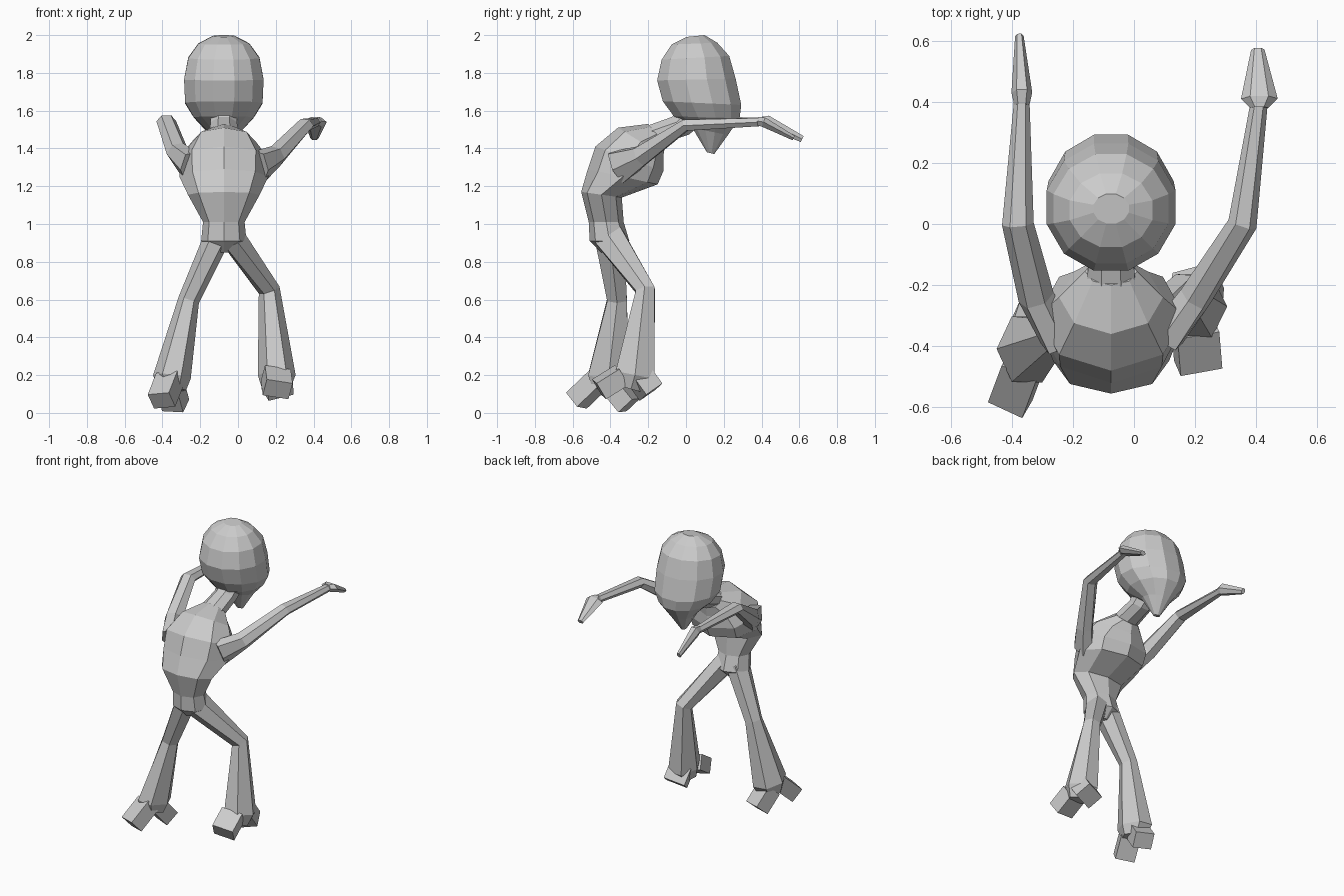
import bpy, bmesh
from math import sin, cos, pi, sqrt
from mathutils import Vector as V

CX = -0.075  # figure's centre line


def ring(c, u, v, n, turn=0.0):
    return [c + u * cos(2 * pi * i / n + turn) + v * sin(2 * pi * i / n + turn) for i in range(n)]


def loft(name, rings):
    """Skin consecutive rings into a closed flat-shaded mesh."""
    bm = bmesh.new()
    rs = [[bm.verts.new(p) for p in r] for r in rings]
    n = len(rs[0])
    for a, b in zip(rs, rs[1:]):
        for i in range(n):
            j = (i + 1) % n
            bm.faces.new((a[i], a[j], b[j], b[i]))
    bm.faces.new(rs[0][::-1])
    bm.faces.new(rs[-1])
    bmesh.ops.recalc_face_normals(bm, faces=bm.faces)
    me = bpy.data.meshes.new(name)
    bm.to_mesh(me)
    bm.free()
    ob = bpy.data.objects.new(name, me)
    bpy.context.collection.objects.link(ob)
    return ob


def profile(name, rows, n, turn):
    """rows: back y, back z, front y, front z, half width."""
    rings = []
    for by, bz, fy, fz, w in rows:
        b, f = V((CX, by, bz)), V((CX, fy, fz))
        rings.append(ring((b + f) / 2, V((w, 0, 0)), (f - b) / 2, n, turn))
    return loft(name, rings)


def limb(name, stations, n=6, turn=0.0, side=(1, 0, 0)):
    """stations: centre point, half width, half depth; rings lie square to the path."""
    pts = [V(s[0]) for s in stations]
    rings = []
    for i, (p, rx, ry) in enumerate(stations):
        t = V((0, 0, 0))
        if i > 0:
            t += (pts[i] - pts[i - 1]).normalized()
        if i < len(pts) - 1:
            t += (pts[i + 1] - pts[i]).normalized()
        t.normalize()
        s = V(side)
        u = (s - t * t.dot(s)).normalized()
        rings.append(ring(pts[i], u * rx, t.cross(u) * ry, n, turn))
    return loft(name, rings)


def prong(name, a, b, w, d, side):
    k = sqrt(2)
    limb(name, [(a, w * k, d * k), (b, w * k, d * k)], 4, pi / 4, side)


# Curved torso from crotch to shoulders, then neck
profile("torso", [
    (-0.45, 0.85, -0.36, 0.85, 0.03),
    (-0.51, 0.91, -0.30, 0.91, 0.12),
    (-0.515, 1.01, -0.33, 1.01, 0.11),
    (-0.555, 1.17, -0.34, 1.14, 0.19),
    (-0.52, 1.29, -0.15, 1.21, 0.235),
    (-0.48, 1.41, -0.12, 1.28, 0.24),
    (-0.36, 1.51, -0.12, 1.36, 0.17),
    (-0.20, 1.53, -0.11, 1.42, 0.085)], 8, pi / 2)
profile("neck", [
    (-0.22, 1.52, -0.13, 1.42, 0.085),
    (-0.08, 1.57, 0.02, 1.47, 0.075),
    (0.0, 1.66, 0.12, 1.55, 0.08)], 8, pi / 8)

# Head with a tapering face and pointed chin
profile("head", [
    (0.0, 1.99, 0.10, 2.0, 0.06),
    (-0.08, 1.95, 0.17, 1.96, 0.14),
    (-0.135, 1.87, 0.235, 1.89, 0.195),
    (-0.16, 1.76, 0.27, 1.77, 0.218),
    (-0.13, 1.65, 0.30, 1.63, 0.212),
    (-0.07, 1.57, 0.29, 1.56, 0.165),
    (0.03, 1.51, 0.225, 1.47, 0.09),
    (0.11, 1.38, 0.15, 1.37, 0.02)], 12, pi / 12)

# Outstretched arms and hands
limb("right_arm", [((0.11, -0.36, 1.30), 0.06, 0.10), ((0.20, -0.24, 1.36), 0.055, 0.06),
                   ((0.355, 0.0, 1.525), 0.048, 0.035), ((0.41, 0.40, 1.54), 0.028, 0.025)])
limb("left_arm", [((-0.25, -0.37, 1.30), 0.06, 0.10), ((-0.32, -0.24, 1.38), 0.06, 0.06),
                  ((-0.38, 0.0, 1.545), 0.052, 0.035), ((-0.367, 0.41, 1.54), 0.025, 0.025)])
limb("right_hand", [((0.41, 0.38, 1.545), 0.03, 0.025), ((0.41, 0.41, 1.54), 0.06, 0.03),
                    ((0.405, 0.57, 1.455), 0.022, 0.015)])
limb("left_hand", [((-0.367, 0.39, 1.545), 0.025, 0.025), ((-0.367, 0.43, 1.54), 0.034, 0.04),
                   ((-0.375, 0.615, 1.45), 0.014, 0.02)])

# Legs, flaring below the knee
limb("right_leg", [((-0.03, -0.405, 0.93), 0.07, 0.09), ((0.165, -0.215, 0.65), 0.058, 0.058),
                   ((0.205, -0.27, 0.20), 0.10, 0.12), ((0.20, -0.29, 0.13), 0.075, 0.085)])
limb("left_leg", [((-0.11, -0.405, 0.93), 0.07, 0.09), ((-0.26, -0.365, 0.60), 0.056, 0.06),
                  ((-0.35, -0.41, 0.19), 0.10, 0.125), ((-0.35, -0.42, 0.12), 0.075, 0.085)])

# Split feet: a front and a rear block on each leg
prong("left_rear_foot", (-0.36, -0.46, 0.18), (-0.405, -0.58, 0.065), 0.062, 0.05, (0.86, -0.5, 0))
prong("left_front_foot", (-0.36, -0.39, 0.15), (-0.33, -0.30, 0.04), 0.06, 0.052, (0.9, -0.4, 0))
prong("right_rear_foot", (0.20, -0.34, 0.20), (0.21, -0.46, 0.125), 0.07, 0.05, (0.91, 0.4, 0))
prong("right_front_foot", (0.205, -0.25, 0.20), (0.21, -0.185, 0.11), 0.07, 0.055, (0.91, 0.4, 0))
